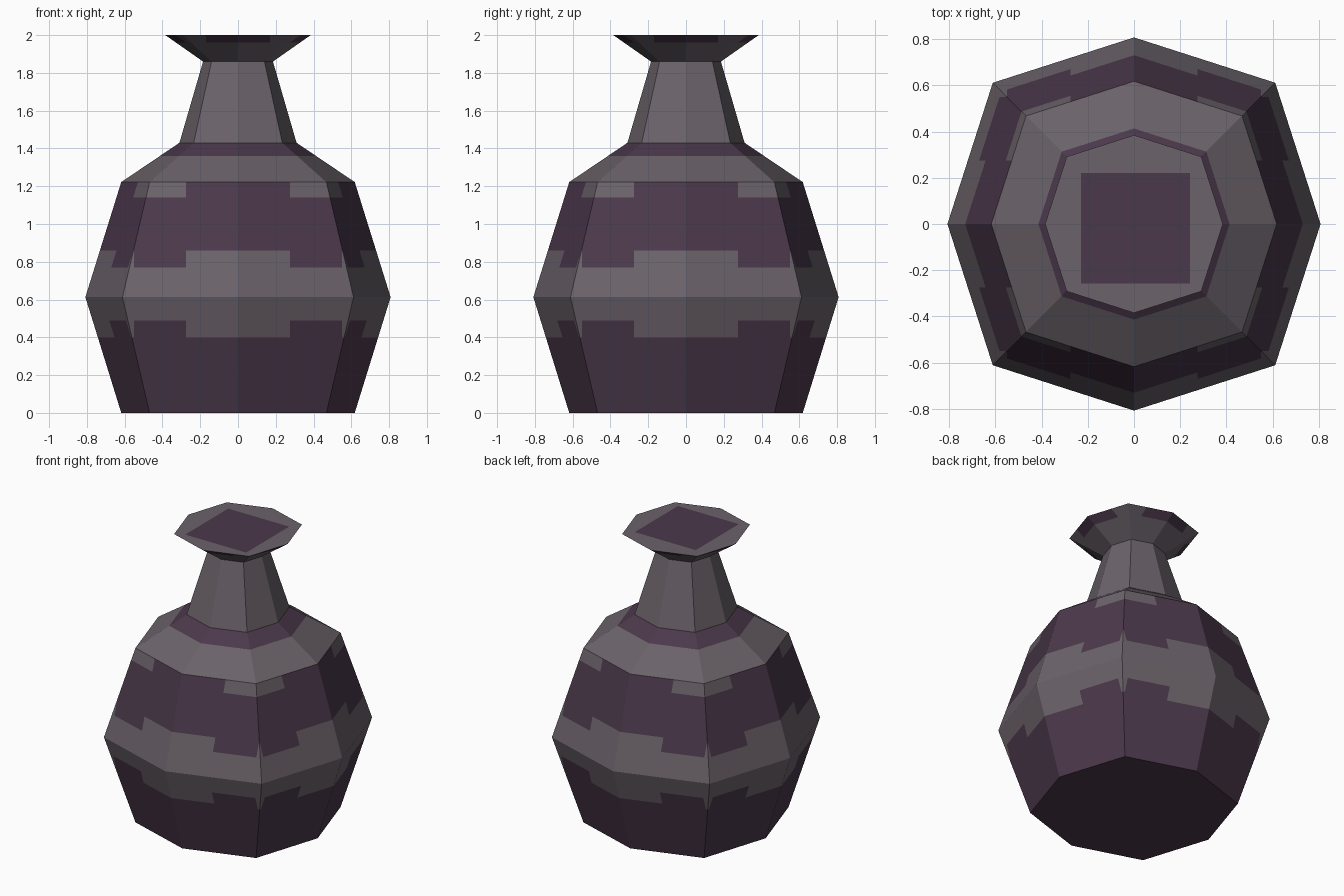
import bpy, bmesh
from mathutils import Vector

if "Cube" in bpy.data.objects:
    bpy.data.objects.remove(bpy.data.objects["Cube"])


def material(name, rgb):
    m = bpy.data.materials.new(name)
    m.diffuse_color = (*rgb, 1)
    m.use_nodes = True
    m.node_tree.nodes["Principled BSDF"].inputs["Base Color"].default_value = m.diffuse_color
    return m


MATS = [material("dark purple", (0.070, 0.040, 0.070)),
        material("stone grey", (0.145, 0.122, 0.142))]
PURPLE, GREY = 0, 1
K = 0.757  # diagonal corner coordinate relative to the axis corner


def part(name, rings, rule, cuts=(), cap_bottom=False, cap_top=False):
    """Eight-sided shell through (radius, z) rings, cut along planes, coloured by rule."""
    bm = bmesh.new()
    dirs = [(1, 0), (K, K), (0, 1), (-K, K), (-1, 0), (-K, -K), (0, -1), (K, -K)]
    loops = [[bm.verts.new((r * x, r * y, z)) for x, y in dirs] for r, z in rings]
    for a, b in zip(loops, loops[1:]):
        for i in range(8):
            j = (i + 1) % 8
            bm.faces.new((a[i], a[j], b[j], b[i]))
    if cap_bottom:
        bm.faces.new(loops[0][::-1])
    if cap_top:
        bm.faces.new(loops[-1])
    for axis, value in cuts:
        co, no = Vector((0, 0, 0)), Vector((0, 0, 0))
        co[axis], no[axis] = value, 1
        bmesh.ops.bisect_plane(bm, geom=bm.verts[:] + bm.edges[:] + bm.faces[:],
                               dist=1e-5, plane_co=co, plane_no=no)
    bm.normal_update()
    for f in bm.faces:
        f.material_index = rule(f.calc_center_median(), f.normal)
        f.smooth = False
    me = bpy.data.meshes.new(name)
    bm.to_mesh(me)
    bm.free()
    for m in MATS:
        me.materials.append(m)
    ob = bpy.data.objects.new(name, me)
    bpy.context.collection.objects.link(ob)


def both(*values):
    return [(axis, s * v) for axis in (0, 1) for s in (1, -1) for v in values]


# Body: stepped grey band round the belly, grey corner patches below the shoulder
def body_rule(c, n):
    t = min(abs(c.x), abs(c.y))
    step = 0.275 < t < 0.55
    if (0.49 if step else 0.40) < c.z < (0.77 if step else 0.86):
        return GREY
    if c.z > 1.14 and t > 0.275:
        return GREY
    return PURPLE


part("body", [(0.618, 0), (0.808, 0.613), (0.618, 1.222)], body_rule,
     both(0.275, 0.55) + [(2, z) for z in (0.40, 0.49, 0.77, 0.86, 1.14)],
     cap_bottom=True)

# Shoulder: grey with a purple collar
part("shoulder", [(0.618, 1.222), (0.31, 1.43)],
     lambda c, n: PURPLE if c.z > 1.36 else GREY, [(2, 1.36)])

# Neck
part("neck", [(0.31, 1.43), (0.185, 1.86)], lambda c, n: GREY)


# Flared lip with a purple square on its flat top
def lip_rule(c, n):
    if n.z > 0.9:
        return PURPLE if -0.23 < c.x < 0.243 and -0.257 < c.y < 0.22 else GREY
    return PURPLE if c.z > 1.96 and min(abs(c.x), abs(c.y)) < 0.17 else GREY


part("lip", [(0.185, 1.86), (0.385, 2.0)], lip_rule,
     both(0.17) + [(0, -0.23), (0, 0.243), (1, -0.257), (1, 0.22), (2, 1.96)],
     cap_top=True)
